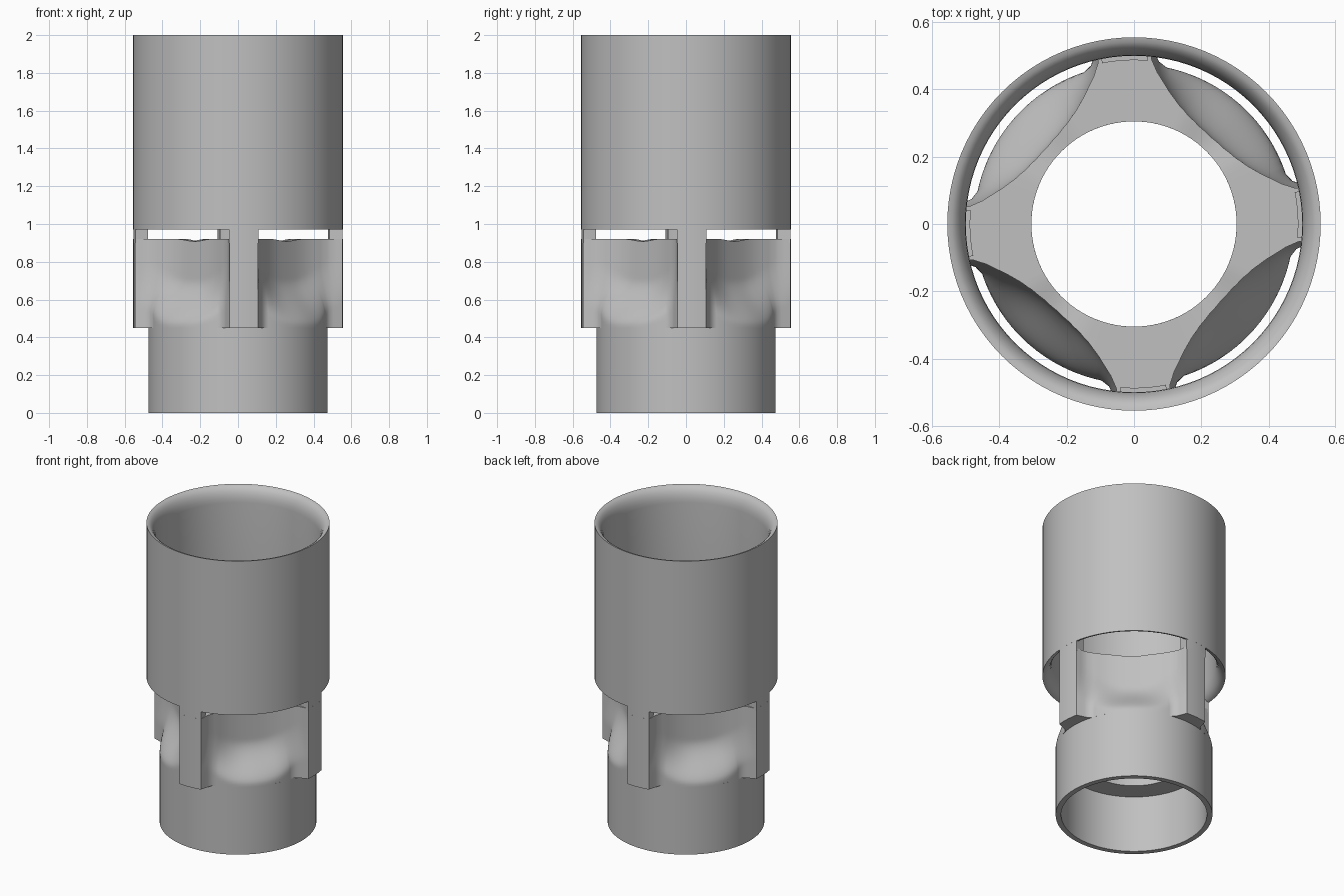
import bpy, bmesh, math

default = bpy.data.objects.get("Cube")
if default:
    bpy.data.objects.remove(default, do_unlink=True)

grey = bpy.data.materials.new("plain_grey")
grey.use_nodes = True
grey.diffuse_color = (0.53, 0.53, 0.53, 1)
grey.node_tree.nodes["Principled BSDF"].inputs["Base Color"].default_value = grey.diffuse_color

R_OUT, R_BORE, R_BASE = 0.555, 0.305, 0.475
Z_LEDGE, Z_NECK, Z_TUBE = 0.45, 0.92, 0.97
TWIST = 3.2


def sweep(name, angles, profile, closed=True):
    """Sweep a closed (radius, height) profile around z; it may vary with the angle."""
    bm = bmesh.new()
    rings = []
    for a in angles:
        c, s = math.cos(math.radians(a)), math.sin(math.radians(a))
        rings.append([bm.verts.new((r * c, r * s, z)) for r, z in profile(a)])
    n = len(rings[0])
    for i in range(len(rings) if closed else len(rings) - 1):
        p, q = rings[i], rings[(i + 1) % len(rings)]
        for j in range(n):
            k = (j + 1) % n
            bm.faces.new((p[j], q[j], q[k], p[k]))
    if not closed:
        bm.faces.new(rings[0])
        bm.faces.new(rings[-1])
    bmesh.ops.recalc_face_normals(bm, faces=bm.faces)
    mesh = bpy.data.meshes.new(name)
    bm.to_mesh(mesh)
    bm.free()
    mesh.materials.append(grey)
    obj = bpy.data.objects.new(name, mesh)
    bpy.context.collection.objects.link(obj)
    bpy.ops.object.select_all(action='DESELECT')
    obj.select_set(True)
    bpy.context.view_layer.objects.active = obj
    bpy.ops.object.shade_smooth_by_angle(angle=math.radians(35))
    return obj


def smooth(t):
    t = min(max(t, 0), 1)
    return t * t * (3 - 2 * t)


def interpolate(table, x):
    for (x0, y0), (x1, y1) in zip(table, table[1:]):
        if x <= x1:
            return y0 + (y1 - y0) * (x - x0) / (x1 - x0)
    return table[-1][1]


full_turn = [i * 3.75 for i in range(96)]

# Upper tube, flared inside at both rims
R_IN, FLARE = 0.5, 0.1
arc = [math.radians(15 * i) for i in range(7)]
rim = [(R_OUT - (R_OUT - R_IN) * math.sin(a), FLARE * (1 - math.cos(a))) for a in arc]
tube = [(r, 2 - d) for r, d in rim] + [(r, Z_TUBE + d) for r, d in reversed(rim)]
sweep("upper_tube", full_turn, lambda a: tube)

# Lower tube with an inner ledge
base = [(R_BASE, 0), (R_BASE, Z_LEDGE), (R_BORE, Z_LEDGE), (R_BORE, 0.38), (0.442, 0.38), (0.442, 0)]
sweep("lower_tube", full_turn, lambda a: base)

# Neck: four ribs with scooped pockets between them
POCKET = [(0, R_OUT), (7.8, R_OUT), (9.4, 0.49), (12, 0.455), (15, 0.43), (18, 0.408),
          (21, 0.392), (24, 0.378), (30, 0.36), (37, 0.349), (45, 0.345)]
FOOT = [(0, R_OUT), (7.8, R_OUT), (10, 0.515), (12, 0.488), (15, R_BASE), (45, R_BASE)]
ROWS = 28


def neck_profile(a):
    phi = abs((a - TWIST + 45) % 90 - 45)
    deep, foot = interpolate(POCKET, phi), interpolate(FOOT, phi)
    start = 0.465 + 0.11 * (max(45 - phi, 0) / 36) ** 3
    top = Z_NECK - 0.012 * smooth((phi - 25) / 20)
    pts = []
    for i in range(ROWS + 1):
        z = Z_LEDGE + (top - Z_LEDGE) * i / ROWS
        t = smooth(max((z - start) / 0.24, 0) ** 0.85)
        pts.append((foot + (deep - foot) * t, z))
    return pts + [(R_BORE, top), (R_BORE, Z_LEDGE)]


half = [0, 4, 7.8, 8.6, 9.4, 10.5, 12, 13.5, 15, 16.5, 18, 21, 24, 27, 30, 33.5, 37, 41, 45]
quarter = half + [90 - p for p in reversed(half[1:-1])]
sweep("scooped_neck", [TWIST + 90 * q + p for q in range(4) for p in quarter], neck_profile)

# Posts joining the neck to the upper tube
R_POST = R_OUT - 0.0005
post = [(0.487, 0.9), (R_POST, 0.9), (R_POST, 1.06), (0.487, 1.06)]
for q, side in enumerate(("left", "back", "right", "front")):
    span = [TWIST + 90 * q - 8 + 2 * i for i in range(9)]
    sweep(side + "_post", span, lambda a: post, closed=False)
